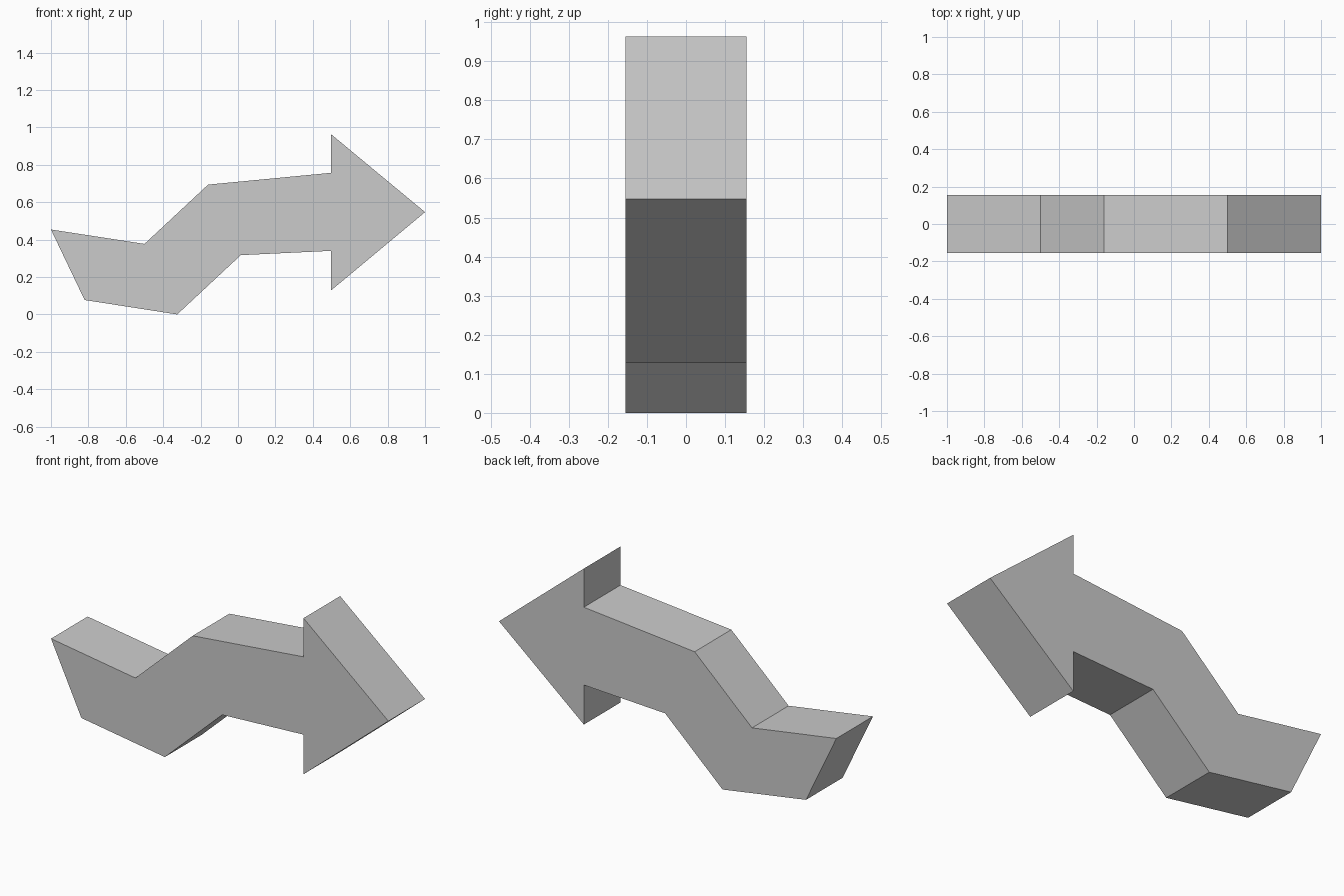
import bpy
import bmesh

if "Cube" in bpy.data.objects:
    bpy.data.objects.remove(bpy.data.objects["Cube"], do_unlink=True)

HALF_DEPTH = 0.155

# Matte grey
grey = bpy.data.materials.new("grey")
grey.use_nodes = True
colour = (0.6, 0.6, 0.6, 1.0)
grey.diffuse_color = colour
grey.node_tree.nodes["Principled BSDF"].inputs["Base Color"].default_value = colour

# Outline (x, z): notched tail, rising bend, shaft and arrowhead
upper_edge = [(-1.0, 0.457), (-0.5, 0.38), (-0.16, 0.697), (0.497, 0.76), (0.497, 0.967)]
tip = [(1.0, 0.55)]
lower_edge = [(0.497, 0.131), (0.497, 0.343), (0.015, 0.32), (-0.325, 0.003), (-0.82, 0.08)]
outline = upper_edge + tip + lower_edge
base = min(z for x, z in outline)

# Extrude the outline from front to back
bm = bmesh.new()
front = bm.faces.new([bm.verts.new((x, -HALF_DEPTH, z - base)) for x, z in outline])
extruded = bmesh.ops.extrude_face_region(bm, geom=[front], use_keep_orig=True)
back_verts = [g for g in extruded["geom"] if isinstance(g, bmesh.types.BMVert)]
bmesh.ops.translate(bm, verts=back_verts, vec=(0, 2 * HALF_DEPTH, 0))
bmesh.ops.recalc_face_normals(bm, faces=bm.faces)

mesh = bpy.data.meshes.new("bent_arrow")
bm.to_mesh(mesh)
bm.free()
mesh.materials.append(grey)
bpy.context.collection.objects.link(bpy.data.objects.new("bent_arrow", mesh))
